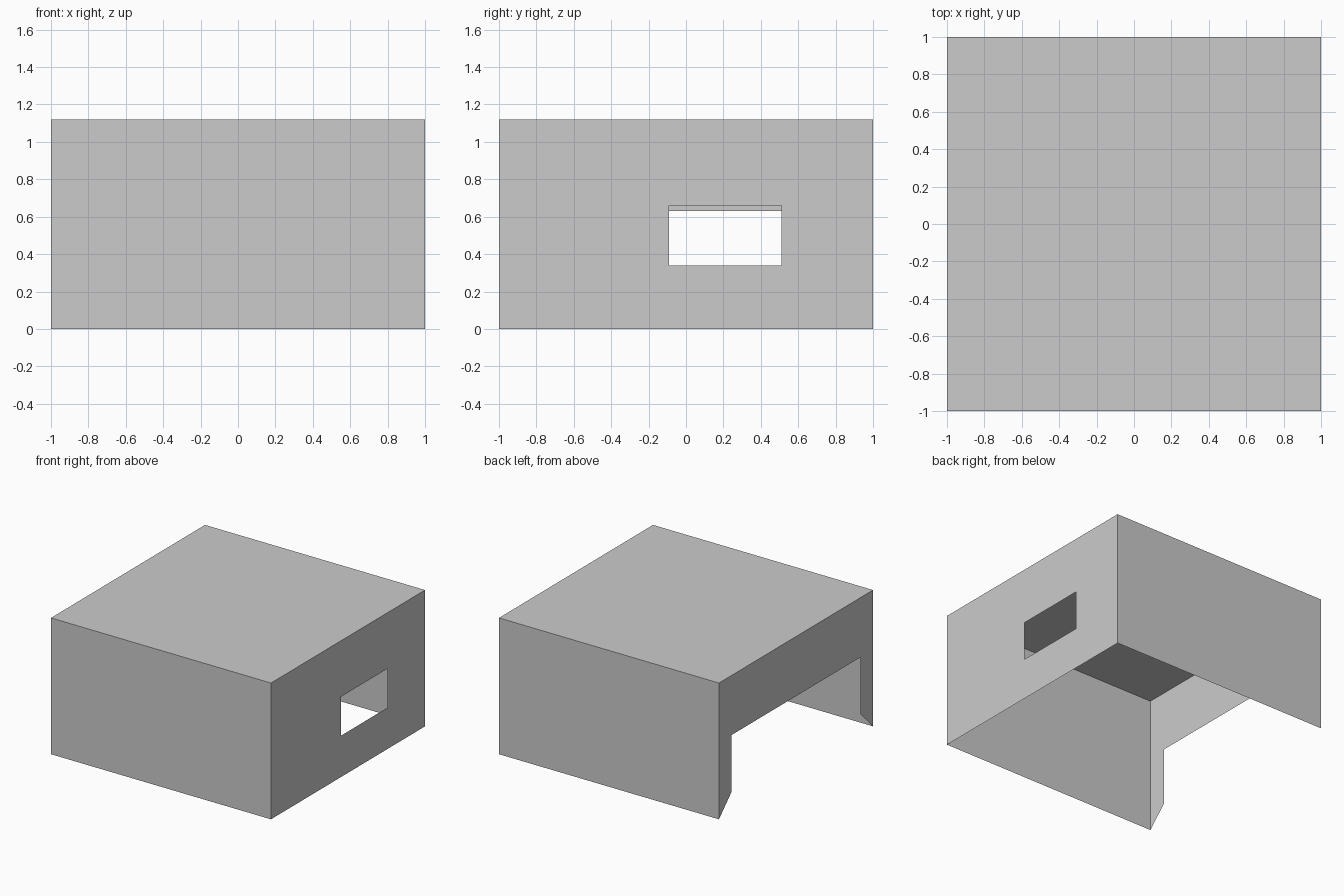
import bpy
import bmesh
from mathutils import Vector

if "Cube" in bpy.data.objects:
    bpy.data.objects.remove(bpy.data.objects["Cube"])

HEIGHT = 1.12


def rect(u0, u1, v0, v1):
    return [(u0, v0), (u1, v0), (u1, v1), (u0, v1)]


def panel(name, loops, place, normal):
    """Thin flat sheet from an outline and optional hole loops, facing normal."""
    bm = bmesh.new()
    for loop in loops:
        verts = [bm.verts.new(place(u, v)) for u, v in loop]
        for a, b in zip(verts, verts[1:] + verts[:1]):
            bm.edges.new((a, b))
    normal = Vector(normal)
    bmesh.ops.triangle_fill(bm, edges=bm.edges[:], use_beauty=True, normal=normal)
    bm.normal_update()
    for face in bm.faces:
        if face.normal.dot(normal) < 0:
            face.normal_flip()
    mesh = bpy.data.meshes.new(name)
    bm.to_mesh(mesh)
    bm.free()
    bpy.context.collection.objects.link(bpy.data.objects.new(name, mesh))


wall = rect(-1, 1, 0, HEIGHT)

# Roof
panel("roof", [rect(-1, 1, -1, 1)], lambda x, y: (x, y, HEIGHT), (0, 0, 1))

# Plain front and back walls
for name, side in (("front_wall", -1), ("back_wall", 1)):
    panel(name, [wall], lambda x, z: (x, side, z), (0, side, 0))

# Right wall with a window
window = rect(-0.09, 0.51, 0.34, 0.66)
panel("right_wall", [wall, window], lambda y, z: (1, y, z), (1, 0, 0))

# Left wall with a wide doorway whose jambs taper out to the corners
half = [(0.84, 0.63), (0.84, 0.16), (1, 0), (1, HEIGHT)]
doorway = half + [(-y, z) for y, z in reversed(half)]
panel("left_wall", [doorway], lambda y, z: (-1, y, z), (-1, 0, 0))
